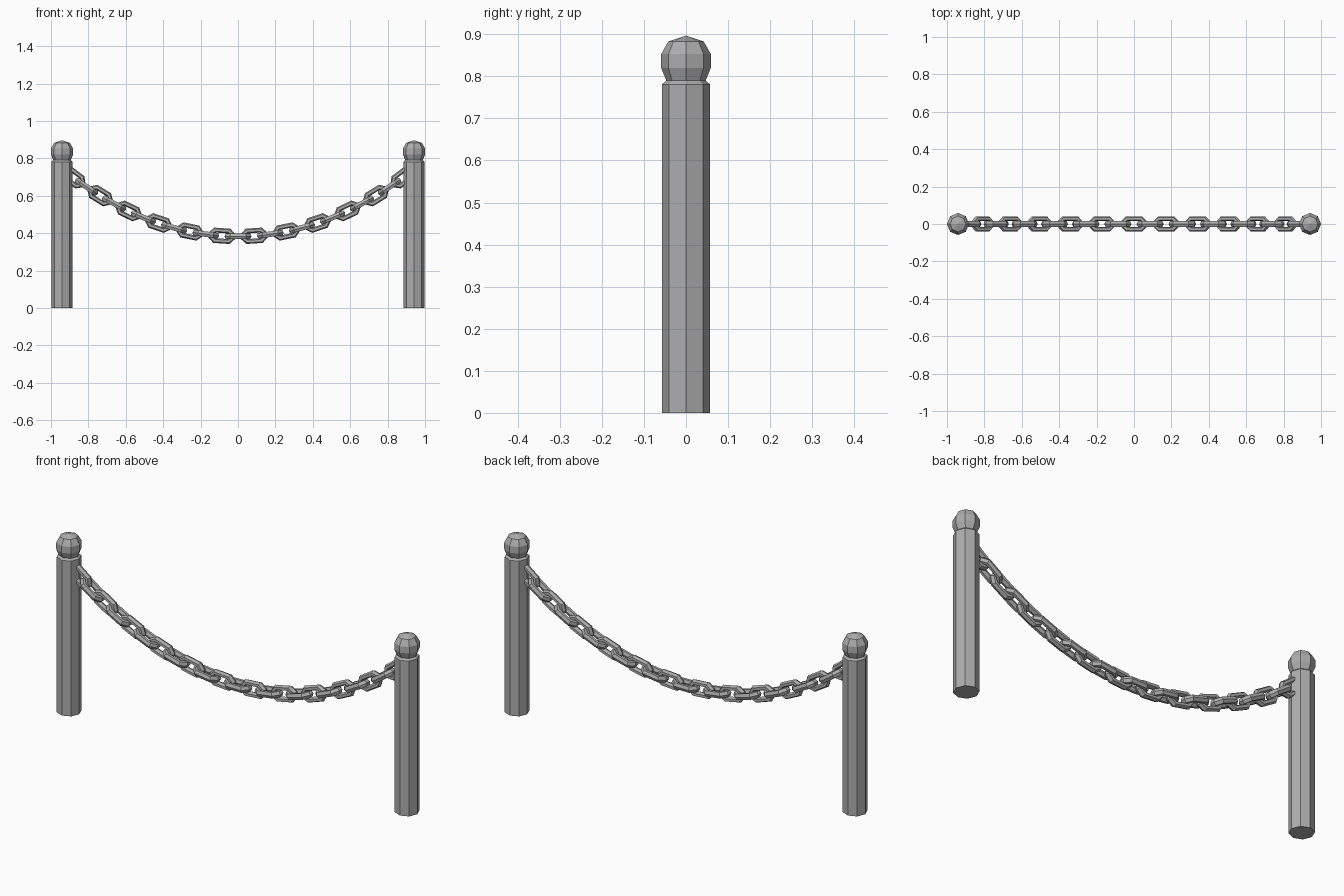
import bpy, bmesh
from math import sinh, cosh, asinh, atan, cos, sin, pi, sqrt
from mathutils import Matrix

cube = bpy.data.objects.get("Cube")
if cube:
    bpy.data.objects.remove(cube, do_unlink=True)

metal = bpy.data.materials.new("grey metal")
metal.use_nodes = True
grey = (0.42, 0.42, 0.42, 1)
metal.diffuse_color = grey
metal.node_tree.nodes["Principled BSDF"].inputs["Base Color"].default_value = grey


def finish(bm, name):
    bmesh.ops.recalc_face_normals(bm, faces=bm.faces)
    mesh = bpy.data.meshes.new(name)
    bm.to_mesh(mesh)
    bm.free()
    mesh.materials.append(metal)
    return mesh


def place(name, mesh, matrix):
    obj = bpy.data.objects.new(name, mesh)
    obj.matrix_world = matrix
    bpy.context.collection.objects.link(obj)


def bridge(bm, a, b):
    for k in range(len(a)):
        m = (k + 1) % len(a)
        bm.faces.new((a[k], a[m], b[m], b[k]))


def lathe(name, profile, sides=8):
    """Faceted turned solid from (radius, height) pairs."""
    bm = bmesh.new()
    rings = [[bm.verts.new((r * cos(2 * pi * k / sides), r * sin(2 * pi * k / sides), z))
              for k in range(sides)] for r, z in profile]
    for a, b in zip(rings, rings[1:]):
        bridge(bm, a, b)
    bm.faces.new(rings[0])
    bm.faces.new(rings[-1])
    bmesh.ops.remove_doubles(bm, verts=bm.verts, dist=0.0001)
    return finish(bm, name)


def link_mesh(half_len=0.059, half_wide=0.028, cut=0.021):
    """Chamfered rectangular loop with a six-sided bar."""
    bm = bmesh.new()
    loops = []
    for k in range(6):
        o, z = 0.013 * cos(k * pi / 3), 0.017 * sin(k * pi / 3)
        x, y, c = half_len + o, half_wide + o, cut + o * (2 - sqrt(2))
        outline = [(x, y - c), (x - c, y), (c - x, y), (-x, y - c),
                   (-x, c - y), (c - x, -y), (x - c, -y), (x, c - y)]
        loops.append([bm.verts.new((px, py, z)) for px, py in outline])
    for k in range(6):
        bridge(bm, loops[k], loops[(k + 1) % 6])
    return finish(bm, "chain_link")


# Posts and ball finials
post = lathe("post", [(0.057, 0), (0.057, 0.781), (0.047, 0.79)])
ball = lathe("finial", [(0.046, 0.788), (0.059, 0.82), (0.059, 0.853),
                        (0.042, 0.883), (0, 0.897)])
for side, x in (("left", 0.941), ("right", -0.941)):
    place(side + "_post", post, Matrix.Translation((x, 0, 0)))
    place(side + "_finial", ball, Matrix.Translation((x, 0, 0)))

# Hanging chain: links evenly spaced along a catenary, every other one upright
link = link_mesh()
sag, pitch, reach = 1.28, 0.0865, 11
for i in range(-reach, reach + 1):
    x = sag * asinh(i * pitch / sag)
    z = 0.383 + sag * (cosh(x / sag) - 1)
    tilt = Matrix.Rotation(-atan(sinh(x / sag)), 4, 'Y')
    roll = Matrix.Rotation(pi / 2 * (i % 2), 4, 'X')
    place(f"chain_link_{i + reach + 1}", link, Matrix.Translation((x, 0, z)) @ tilt @ roll)
